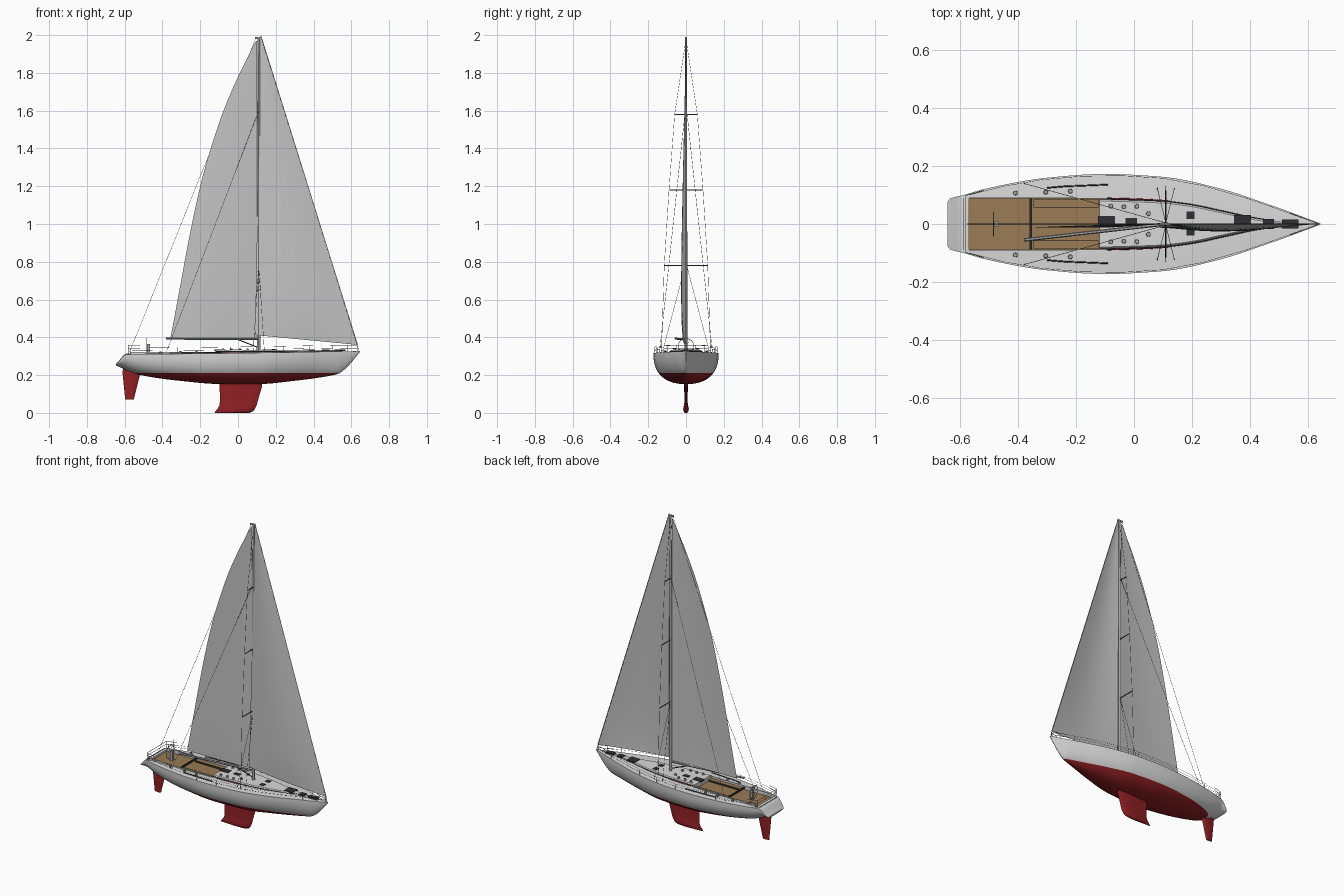
import bpy, bmesh, math
from mathutils import Vector

if "Cube" in bpy.data.objects:
    bpy.data.objects.remove(bpy.data.objects["Cube"])


def material(name, r, g, b):
    m = bpy.data.materials.new(name)
    m.use_nodes = True
    m.diffuse_color = (r, g, b, 1)
    m.node_tree.nodes["Principled BSDF"].inputs["Base Color"].default_value = (r, g, b, 1)
    return m


WHITE = material("hull_white", .7, .7, .7)
RED = material("antifouling_red", .28, .014, .018)
TEAK = material("teak", .32, .2, .09)
SAIL = material("sail_cloth", .55, .55, .55)
METAL = material("metal_grey", .38, .38, .39)
WIRE = material("rigging_grey", .12, .12, .12)
BLACK = material("dark_fittings", .03, .03, .033)


def add_object(name, data, *mats):
    ob = bpy.data.objects.new(name, data)
    bpy.context.scene.collection.objects.link(ob)
    for m in mats:
        data.materials.append(m)
    return ob


def bake(ob):
    # replace an object by its evaluated mesh
    dg = bpy.context.evaluated_depsgraph_get()
    mesh = bpy.data.meshes.new_from_object(ob.evaluated_get(dg))
    name, mats = ob.name, list(ob.data.materials)
    bpy.data.objects.remove(ob)
    mesh.materials.clear()
    return add_object(name, mesh, *mats)


def smooth(ob, angle=35):
    bpy.ops.object.select_all(action='DESELECT')
    ob.select_set(True)
    bpy.context.view_layer.objects.active = ob
    bpy.ops.object.shade_smooth_by_angle(angle=math.radians(angle))


def loft(name, rings, *mats, closed=True, cut_z=None):
    bm = bmesh.new()
    rows = [[bm.verts.new(p) for p in ring] for ring in rings]
    n = len(rows[0])
    for a, b in zip(rows, rows[1:]):
        for i in range(n if closed else n - 1):
            j = (i + 1) % n
            bm.faces.new((a[i], a[j], b[j], b[i]))
    if closed:
        bm.faces.new(rows[0])
        bm.faces.new(rows[-1])
        bmesh.ops.recalc_face_normals(bm, faces=bm.faces)
    if cut_z:
        bmesh.ops.bisect_plane(bm, geom=bm.verts[:] + bm.edges[:] + bm.faces[:],
                               plane_co=(0, 0, cut_z), plane_no=(0, 0, 1), dist=1e-5)
    mesh = bpy.data.meshes.new(name)
    bm.to_mesh(mesh)
    bm.free()
    return add_object(name, mesh, *mats)


def box(name, x, y, z, sx, sy, sz, mat):
    ring = [(x + i * sx / 2, y + j * sy / 2) for i, j in ((-1, -1), (1, -1), (1, 1), (-1, 1))]
    return loft(name, [[(*p, z + k * sz / 2) for p in ring] for k in (-1, 1)], mat)


def tubes(name, paths, radius, mat, cyclic=False):
    cu = bpy.data.curves.new(name, 'CURVE')
    cu.dimensions = '3D'
    cu.bevel_depth, cu.bevel_resolution, cu.use_fill_caps = radius, 1, True
    for path in paths:
        sp = cu.splines.new('POLY')
        sp.points.add(len(path) - 1)
        for pt, co in zip(sp.points, path):
            pt.co = (*co, 1)
        sp.use_cyclic_u = cyclic
    ob = bake(add_object(name, cu, mat))
    smooth(ob, 50)
    return ob


def both(path):
    return [[(x, s * y, z) for x, y, z in path] for s in (1, -1)]


def table(rows, x):
    # monotone cubic interpolation through rows keyed by their first value
    i = max(k for k in range(len(rows) - 1) if rows[k][0] <= x or k == 0)
    h = rows[i + 1][0] - rows[i][0]
    t = (x - rows[i][0]) / h

    def slope(k, c):
        s = [(rows[j + 1][c] - rows[j][c]) / (rows[j + 1][0] - rows[j][0])
             for j in (max(k - 1, 0), min(k, len(rows) - 2))]
        return 2 * s[0] * s[1] / (s[0] + s[1]) if s[0] * s[1] > 0 else 0
    out = []
    for c in range(1, len(rows[0])):
        a, b = rows[i][c], rows[i + 1][c]
        out.append(a * (1 + 2 * t) * (1 - t) ** 2 + b * t * t * (3 - 2 * t)
                   + h * t * (1 - t) * ((1 - t) * slope(i, c) - t * slope(i + 1, c)))
    return out


# hull stations: x, half beam, sheer height, keel height, section fullness
STATIONS = [(-.645, .076, .258, .25, 2.2), (-.635, .088, .268, .246, 2.2), (-.59, .1, .31, .226, 2.2),
            (-.5, .125, .311, .197, 2.3), (-.3, .16, .313, .169, 2.4), (-.1, .173, .315, .153, 2.4),
            (.1, .163, .318, .152, 2.3), (.3, .122, .321, .17, 2.1), (.45, .073, .324, .19, 1.9),
            (.53, .045, .325, .207, 1.8), (.57, .03, .325, .235, 1.7), (.645, .002, .327, .322, 1.7)]


def hull_ring(x):
    b, sheer, keel, p = table(STATIONS, x)
    side = []
    for k in range(15):
        t = k / 14 * math.pi / 2
        side.append((x, b * math.sin(t) ** (2 / p), sheer - (sheer - keel) * max(math.cos(t), 0) ** (2 / p)))
    deck = [(x, f * b, sheer + .035 * b * (1 - f * f)) for f in (.6, 0, -.6)]
    return side + deck + [(x, -y, z) for x, y, z in side[:0:-1]]


def deck_z(x, y=0):
    b, sheer = table(STATIONS, x)[:2]
    return sheer + .035 * b * (1 - min(1, (y / b) ** 2))


xs = [a[0] + (b[0] - a[0]) * i / 5 for a, b in zip(STATIONS, STATIONS[1:]) for i in range(5)] + [.645]
hull = loft("hull", [hull_ring(x) for x in xs], WHITE, RED, TEAK, cut_z=.21)

# sunken cockpit with teak sole
FLOOR = .301
cutter = box("cockpit_cutter", -.345, 0, FLOOR + .05, .45, .176, .1, WHITE)
cutter.hide_render = True
mod = hull.modifiers.new("cockpit", 'BOOLEAN')
mod.operation, mod.solver, mod.object = 'DIFFERENCE', 'EXACT', cutter
hull = bake(hull)
bpy.data.objects.remove(cutter)
for f in hull.data.polygons:
    sole = abs(f.center.z - FLOOR) < .001 and f.normal.z > .9 and abs(f.center.y) < .088
    f.material_index = 2 if sole else 1 if f.center.z < .21 else 0
smooth(hull)
for s in (1, -1):
    box("cockpit_bench", -.235, s * .073, .306, .225, .028, .012, TEAK)
    box("bench_edge", -.235, s * .058, .306, .225, .002, .0125, BLACK)
    box("cockpit_coaming", -.345, s * .09, .317, .45, .004, .012, WHITE)
    tubes("jib_track", [[(-.3, s * .125, deck_z(-.3, .125) + .002), (-.24, s * .13, .318),
                         (-.09, s * .136, .32)]], .0025, BLACK)
box("traveller", -.357, 0, .313, .01, .178, .008, BLACK)
box("stern_locker_seam", -.59, 0, .314, .003, .18, .002, BLACK)

# low cabin trunk with window band and red lines at its base
TRUNK = [(-.12, .086), (.09, .079), (.2, .066), (.3, .045), (.42, .02), (.54, .004)]
txs = [-.12 + .66 * i / 24 for i in range(25)]
edge = [(x, table(TRUNK, x)[0]) for x in txs]


def trunk_ring(z, inset):
    half = [(x, max(y - inset, .001)) for x, y in edge]
    return [(x, y, z) for x, y in half] + [(x, -y, z) for x, y in half[::-1]]


smooth(loft("cabin_trunk", [trunk_ring(.305, 0), trunk_ring(.327, .001), trunk_ring(.332, .006)], WHITE))
tubes("cabin_window_band", both([(x, y + .001, .325) for x, y in edge[:22]]), .002, BLACK)
tubes("red_lines", both([(x, y + .004, .3205) for x, y in edge[1:18]]), .002, RED)

# hatches: x, y, length, width
for x, y, l, w in ((-.095, .008, .06, .04), (-.01, .008, .04, .025), (.195, .03, .028, .026),
                   (.195, -.026, .028, .026), (.375, .004, .06, .055), (.465, 0, .038, .034), (.54, 0, .058, .03)):
    box("deck_hatch", x, y, .331, l, w, .008, BLACK)

# winches
for x, y in ((-.41, .107), (-.305, .11), (-.22, .113), (-.08, .062), (-.035, .059), (.01, .061), (.05, .036)):
    for s in (1, -1):
        z = .33 if x > -.12 else deck_z(x, y)
        circle = [(math.cos(a * math.pi / 6), math.sin(a * math.pi / 6)) for a in range(12)]
        prof = ((-.004, .008), (.004, .008), (.007, .005), (.012, .007))
        smooth(loft("winch", [[(x + r * c, s * y + r * d, z + h) for c, d in circle] for h, r in prof], METAL))


# foils: rows of height, aft x, fore x, half thickness
def fin(name, rows):
    rings = []
    for z, aft, fore, th in rows:
        foil = [(aft + (fore - aft) * u, th * v) for u, v in
                ((0, .05), (.25, .5), (.55, 1), (.8, .9), (.94, .5))]
        rings.append([(x, y, z) for x, y in foil] + [(fore, 0, z)] + [(x, -y, z) for x, y in foil[::-1]])
    smooth(loft(name, rings, RED), 50)


fin("keel", [(.175, -.097, .13, .011), (.14, -.097, .127, .01), (.06, -.096, .104, .008), (.04, -.098, .099, .011),
             (.022, -.108, .09, .015), (.008, -.12, .08, .013), (0, -.124, .06, .006)])
fin("rudder", [(.25, -.6, -.51, .007), (.22, -.612, -.515, .008), (.07, -.597, -.552, .005)])

# mast, boom and spreaders
MX = .11
mast_ring = [(.01 * math.cos(a * math.pi / 6), .007 * math.sin(a * math.pi / 6)) for a in range(12)]
smooth(loft("mast", [[(MX + k * x, k * y, z) for x, y in mast_ring]
                     for z, k in ((.31, 1), (1.5, .9), (1.99, .6))], METAL), 50)
box("masthead_crane", .107, 0, 1.985, .035, .008, .01, METAL)
tubes("boom", [[(MX, 0, .39), (-.38, -.055, .393)]], .006, METAL)
tubes("boom_vang", [[(MX, 0, .345), (0, -.012, .388)]], .003, BLACK)
SPREAD = [(.78, .115), (1.18, .09), (1.58, .06)]
tubes("spreaders", [[(MX, -w, z), (MX, w, z)] for z, w in SPREAD], .003, WIRE)

# standing rigging
TOP = (MX, 0, 1.98)
wires = both([(MX, .13, .32)] + [(MX, w, z) for z, w in SPREAD] + [TOP])
for x in (.08, .14):
    wires += both([(x, .125, .32), (MX, .004, .78)])
wires += both([(-.38, .14, .32), (MX, .004, 1.6)])
wires += [[(-.575, 0, .32), (.095, 0, 1.985)], [(.64, 0, .33), (.122, 0, 1.99)]]
tubes("standing_rigging", wires, .0009, WIRE)


# sails: bellied sheets between an aft and a fore edge
def sail(name, aft, fore, belly):
    n = 20
    rows = []
    for j in range(n + 1):
        v = j / n
        a, f = Vector(aft(v)), Vector(fore(v))
        row = []
        for i in range(n + 1):
            p = a.lerp(f, i / n)
            p.y -= belly * math.sin(math.pi * i / n) * math.sin(math.pi * min(1, v + .02) ** .45)
            row.append(p)
        rows.append(row)
    smooth(loft(name, rows, SAIL, closed=False), 80)


LEECH = [(.4, -.357), (1.2, -.2), (1.57, -.088), (1.78, 0), (1.965, .093)]


def main_leech(v):
    z = .4 + 1.565 * v
    return table(LEECH, z)[0], -.012 * (1 - v), z


sail("mainsail", main_leech, lambda v: (.1, 0, .4 + 1.57 * v), .007)
sail("headsail", lambda v: (.09 + .03 * v, -.013 * (1 - v), .412 + 1.583 * v),
     lambda v: (.635 - .513 * v, 0, .36 + 1.64 * v), .02)

# guard rails, pulpits
posts = []
for x in (-.57, -.45, -.32, -.18, -.04, .1, .24, .38, .5, .58):
    b, sheer = table(STATIONS, x)[:2]
    posts.append((x, b - .005, sheer))
rail = [p for q in posts for p in both([(q[0], q[1], q[2] - .003), (q[0], q[1], q[2] + .033)])]
tubes("stanchions", rail, .0011, METAL)
for h in (.018, .033):
    tubes("lifelines", both([(x, y, z + h) for x, y, z in posts]), .0006, WIRE)
for name, x0, x1 in (("bow_pulpit", .54, .632), ("stern_pulpit", -.52, -.582)):
    b0, b1 = (table(STATIONS, x)[0] - .004 for x in (x0, x1))
    tubes(name, [[(x0, b0, h), (x1, b1, h), (x1, -b1, h), (x0, -b0, h)] for h in (.34, .358)]
          + both([(x1, b1, .31), (x1, b1, .358)]), .0014, METAL)

# steering wheel, pedestal and ensign staff
tubes("steering_wheel", [[(-.485, .042 * math.cos(a * math.pi / 12), .352 + .042 * math.sin(a * math.pi / 12))
                          for a in range(24)]], .0016, METAL, cyclic=True)
tubes("wheel_spokes", [[(-.485, -.042 * math.cos(a), .352 - .042 * math.sin(a)),
                        (-.485, .042 * math.cos(a), .352 + .042 * math.sin(a))]
                       for a in (0, math.pi / 3, 2 * math.pi / 3)], .0009, METAL)
box("wheel_pedestal", -.474, 0, .332, .016, .016, .064, METAL)
tubes("ensign_staff", [[(-.5, .05, .3), (-.5, .05, .41)]], .001, METAL)
